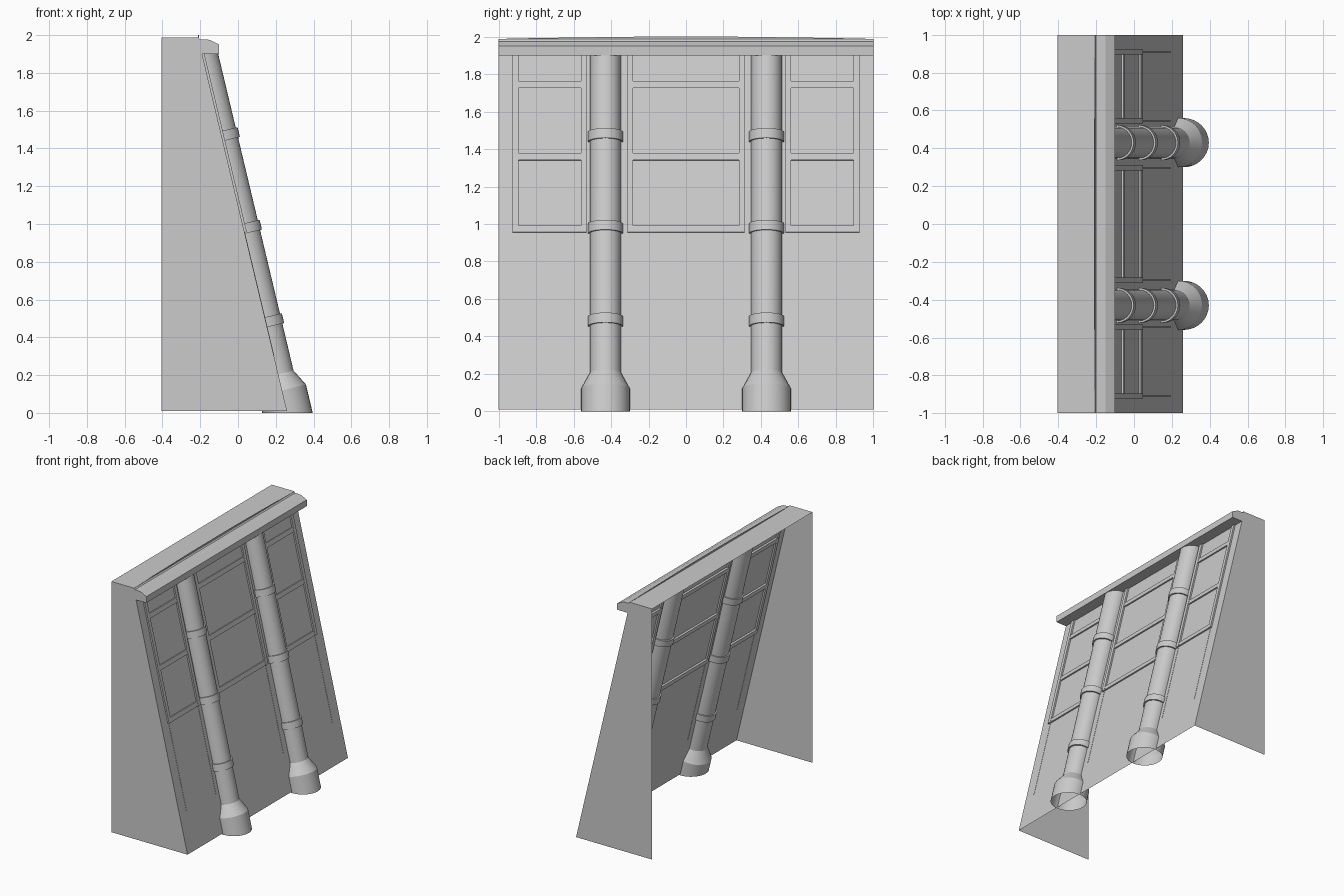
import bpy, bmesh, math
from mathutils import Vector

if "Cube" in bpy.data.objects:
    bpy.data.objects.remove(bpy.data.objects["Cube"], do_unlink=True)

GREY = (0.6, 0.6, 0.6, 1)
mat = bpy.data.materials.new("concrete grey")
mat.use_nodes = True
mat.diffuse_color = GREY
mat.node_tree.nodes["Principled BSDF"].inputs["Base Color"].default_value = GREY

# Frame of the sloped wall: foot, head, direction up the slope and outward normal
FOOT, HEAD = Vector((0.262, 0, 0)), Vector((-0.19, 0, 1.9))
UP = (HEAD - FOOT).normalized()
OUT = Vector((UP.z, 0, -UP.x))
SIDE = Vector((0, 1, 0))
BACK = -0.405


def on_slope(z):
    return FOOT.lerp(HEAD, z / HEAD.z)


def finish(name, bm, smooth=False):
    me = bpy.data.meshes.new(name)
    bm.to_mesh(me)
    bm.free()
    me.materials.append(mat)
    ob = bpy.data.objects.new(name, me)
    bpy.context.collection.objects.link(ob)
    if smooth:
        bpy.ops.object.select_all(action="DESELECT")
        ob.select_set(True)
        bpy.context.view_layer.objects.active = ob
        bpy.ops.object.shade_smooth_by_angle(angle=math.radians(25))
    return ob


def sheet(name, points):
    bm = bmesh.new()
    bm.faces.new([bm.verts.new(p) for p in points])
    return finish(name, bm)


def slope_bar(name, y0, y1, z0, z1, proud, depth):
    """Box laid along the slope, sticking out by proud and back by depth."""
    bm = bmesh.new()
    bmesh.ops.create_cube(bm, size=1)
    for v in bm.verts:
        base = on_slope(z1 if v.co.z > 0 else z0)
        v.co = base + OUT * (proud if v.co.x > 0 else -depth) + SIDE * (y1 if v.co.y > 0 else y0)
    return finish(name, bm)


def lathe(name, y, rings, steps=32):
    """Tube around the slope line; rings are (height, radius, level cut)."""
    bm = bmesh.new()
    loops = []
    for z, r, level in rings:
        centre = on_slope(z) + SIDE * y
        axis = Vector((1 / OUT.x, 0, 0)) if level else OUT
        loops.append([bm.verts.new(centre + axis * (r * math.cos(a)) + SIDE * (r * math.sin(a)))
                      for a in (math.tau * i / steps for i in range(steps))])
    for low, high in zip(loops, loops[1:]):
        for i in range(steps):
            j = (i + 1) % steps
            bm.faces.new((low[i], low[j], high[j], high[i]))
    return finish(name, bm, smooth=True)


# Sloped wall
low, high = on_slope(0.01), HEAD
sheet("sloped_wall", [low - SIDE, low + SIDE, high + SIDE, high - SIDE])

# Coping along the top, open at the back and underneath inside the wall
cap = [(BACK, 1.988), (-0.21, 1.988), (-0.2, 1.978), (-0.15, 1.975),
       (-0.1, 1.95), (-0.1, 1.9), (HEAD.x, HEAD.z)]
bm = bmesh.new()
rows = [[bm.verts.new((x, y, z)) for x, z in cap] for y in (-1, 1)]
for i in range(len(cap) - 1):
    bm.faces.new((rows[0][i], rows[0][i + 1], rows[1][i + 1], rows[1][i]))
finish("coping", bm)

# Low crowned ridge on the coping seam
crown = [(-1, 1.988), (-0.78, 1.993), (-0.25, 2), (0.25, 2), (0.78, 1.993), (1, 1.988)]
bm = bmesh.new()
face = bm.faces.new([bm.verts.new((-0.212, y, z)) for y, z in crown])
ext = bmesh.ops.extrude_face_region(bm, geom=[face])["geom"]
bmesh.ops.translate(bm, vec=(0.006, 0, 0), verts=[g for g in ext if isinstance(g, bmesh.types.BMVert)])
bmesh.ops.recalc_face_normals(bm, faces=bm.faces)
finish("coping_ridge", bm)

# End walls
outline = cap + [(low.x, low.z), (BACK, low.z)]
for name, y in (("front_end_wall", -1), ("back_end_wall", 1)):
    pts = [(x, y, z) for x, z in outline]
    sheet(name, pts if y > 0 else pts[::-1])

# Window-like frames: three bays of uprights and rails
for bay, (y0, y1) in {"front": (-0.91, -0.545), "middle": (-0.297, 0.297), "back": (0.545, 0.91)}.items():
    for n, y in enumerate((y0, y1), 1):
        slope_bar(f"{bay}_upright_{n}", y - 0.015, y + 0.015, 0.955, 1.9, 0.012, 0.012)
        slope_bar(f"{bay}_lower_strip_{n}", y - 0.005, y + 0.005, 0.3, 0.955, 0.002, 0.002)
    for n, z in enumerate((0.955, 1.34, 1.725), 1):
        slope_bar(f"{bay}_rail_{n}", y0, y1, z, z + 0.036, 0.01, 0.015)

# Drain pipes with collars and flared feet
for side, y in (("front", -0.43), ("back", 0.43)):
    lathe(f"{side}_pipe", y, [(0.17, 0.083, False), (1.9, 0.083, True)])
    lathe(f"{side}_pipe_foot", y, [(0, 0.13, True), (0.12, 0.13, False), (0.205, 0.083, False)])
    for n, z in enumerate((0.48, 0.975, 1.465), 1):
        lathe(f"{side}_collar_{n}", y, [(z - 0.026, 0.083, False), (z - 0.026, 0.093, False),
                                        (z + 0.026, 0.093, False), (z + 0.026, 0.083, False)])
